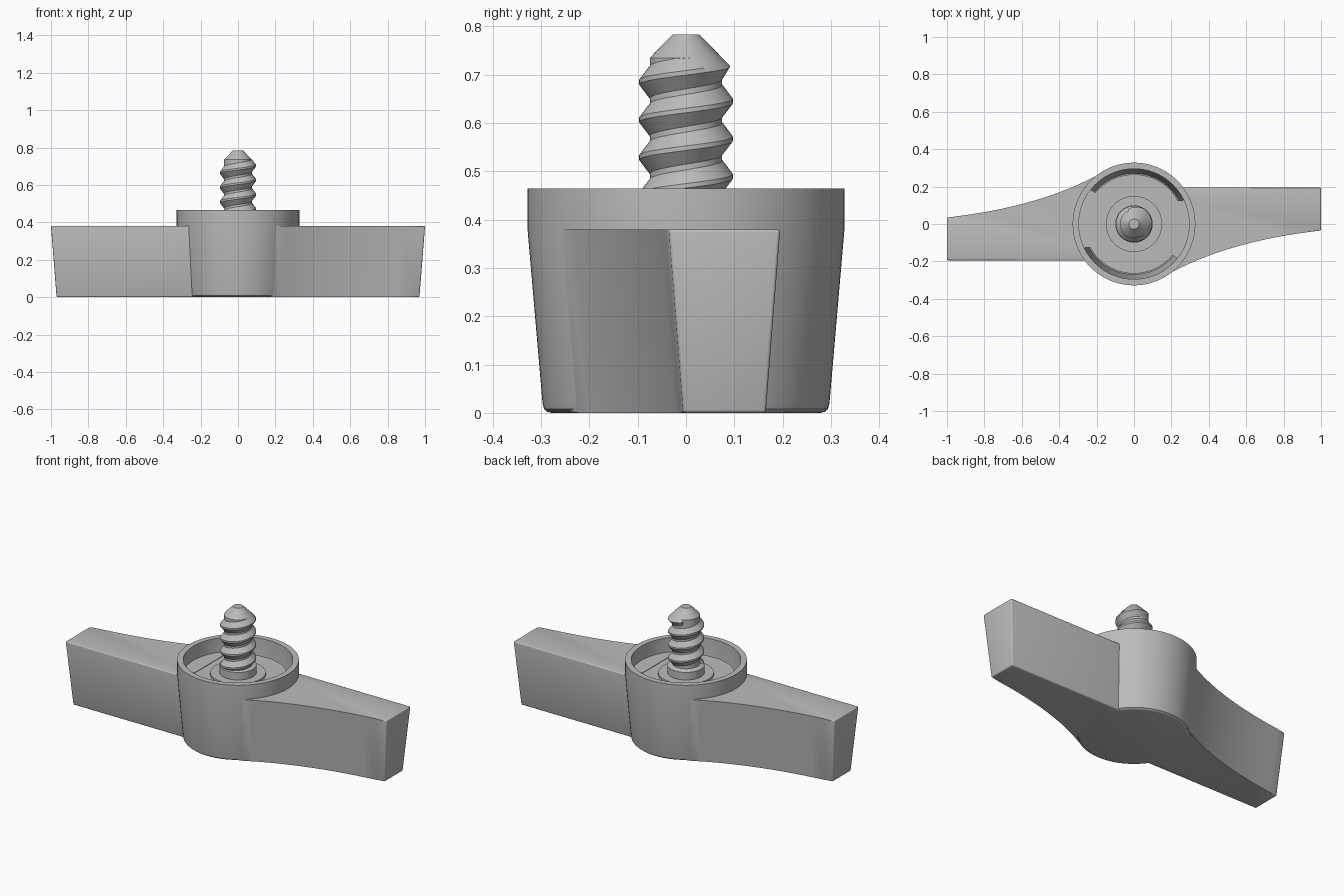
import bpy, bmesh, math

cube = bpy.data.objects.get("Cube")
if cube:
    bpy.data.objects.remove(cube, do_unlink=True)

GREY = (0.5, 0.5, 0.5, 1)
grey = bpy.data.materials.new("plain_grey")
grey.use_nodes = True
grey.diffuse_color = GREY
grey.node_tree.nodes["Principled BSDF"].inputs["Base Color"].default_value = GREY


def finish(bm, name, angle=30):
    bmesh.ops.recalc_face_normals(bm, faces=bm.faces)
    mesh = bpy.data.meshes.new(name)
    bm.to_mesh(mesh)
    bm.free()
    mesh.materials.append(grey)
    obj = bpy.data.objects.new(name, mesh)
    bpy.context.collection.objects.link(obj)
    bpy.ops.object.select_all(action='DESELECT')
    obj.select_set(True)
    bpy.context.view_layer.objects.active = obj
    bpy.ops.object.shade_smooth_by_angle(angle=math.radians(angle))
    return obj


def revolve(name, profile, steps=96):
    bm = bmesh.new()
    verts = [bm.verts.new((r, 0, z)) for r, z in profile]
    edges = [bm.edges.new(pair) for pair in zip(verts, verts[1:])]
    bmesh.ops.spin(bm, geom=verts + edges, cent=(0, 0, 0), axis=(0, 0, 1),
                   angle=math.tau, steps=steps, use_merge=True)
    bmesh.ops.remove_doubles(bm, verts=bm.verts, dist=0.0001)
    return finish(bm, name)


# Hub: drafted cup with a narrow groove around a solid core and a raised boss
revolve("hub", [(0, 0), (.278, 0), (.287, .002), (.294, .008), (.297, .02),
                (.328, .38), (.328, .465), (.295, .465), (.295, .38),
                (.27, .1), (.265, .1), (.265, .377), (.15, .377),
                (.15, .39), (0, .39)])


# Wing: straight back, concave front, drafted sides and rounded outer edges
def wing(name, turn):
    height, draft = .38, .03
    start, control, end = (1, -.035), (.5, -.09), (.17, -.275)
    outline = [(.255, .195, -.02, -draft), (1, .195, -draft, -draft)]
    for i in range(17):
        t = i / 16
        x, y = [(1 - t) ** 2 * a + 2 * t * (1 - t) * b + t * t * c
                for a, b, c in zip(start, control, end)]
        outline.append((x, y, -draft + t * draft / 2, draft))
    outer = len(outline)
    # Inner end fills the hub groove
    outline += [(.235, -.185, 0, 0), (.2, -.165, 0, 0),
                (.2, .125, 0, 0), (.262, .125, -.02, 0)]
    bm = bmesh.new()
    low = [bm.verts.new((x + dx, y + dy, 0)) for x, y, dx, dy in outline]
    top = [bm.verts.new((x, y, height)) for x, y, dx, dy in outline]
    n = len(outline)
    bm.faces.new(low[::-1])
    bm.faces.new(top)
    for i in range(n):
        j = (i + 1) % n
        bm.faces.new((low[i], low[j], top[j], top[i]))
    rim = [bm.edges.get((ring[i], ring[i + 1]))
           for ring in (low, top) for i in range(outer - 1)]
    rim += [bm.edges.get((low[i], top[i])) for i in (1, 2)]
    bmesh.ops.bevel(bm, geom=rim, offset=.016, segments=3, profile=.5,
                    affect='EDGES', clamp_overlap=True)
    obj = finish(bm, name, 35)
    obj.rotation_euler.z = turn


wing("left_wing", 0)
wing("right_wing", math.pi)

# Screw: collar, core and chamfered tip
TIP_R, TIP_Z = .028, .783
revolve("screw_core", [(0, .3), (.1, .3), (.1, .435), (.075, .445),
                       (.075, .735), (TIP_R, TIP_Z), (0, TIP_Z)], 64)

# Thread: one right-handed helical ridge, trimmed by the tip cone
PITCH, STEPS = .078, 48
ridge = [(.073, -.46), (.097, -.06), (.097, .06), (.073, .46)]
bm = bmesh.new()
rows = []
for i in range(int(-3.4 * STEPS), int(.35 * STEPS)):
    turn = i / STEPS
    a = turn * math.tau
    row = []
    for r, u in ridge:
        z = .704 + PITCH * (turn + u)
        r = min(r, TIP_R + .98 * (TIP_Z - z))
        row.append(bm.verts.new((r * math.cos(a), r * math.sin(a), z)))
    rows.append(row)
for a, b in zip(rows, rows[1:]):
    for k in range(3):
        bm.faces.new((a[k], b[k], b[k + 1], a[k + 1]))
bm.faces.new(rows[0])
bm.faces.new(rows[-1][::-1])
finish(bm, "screw_thread")
